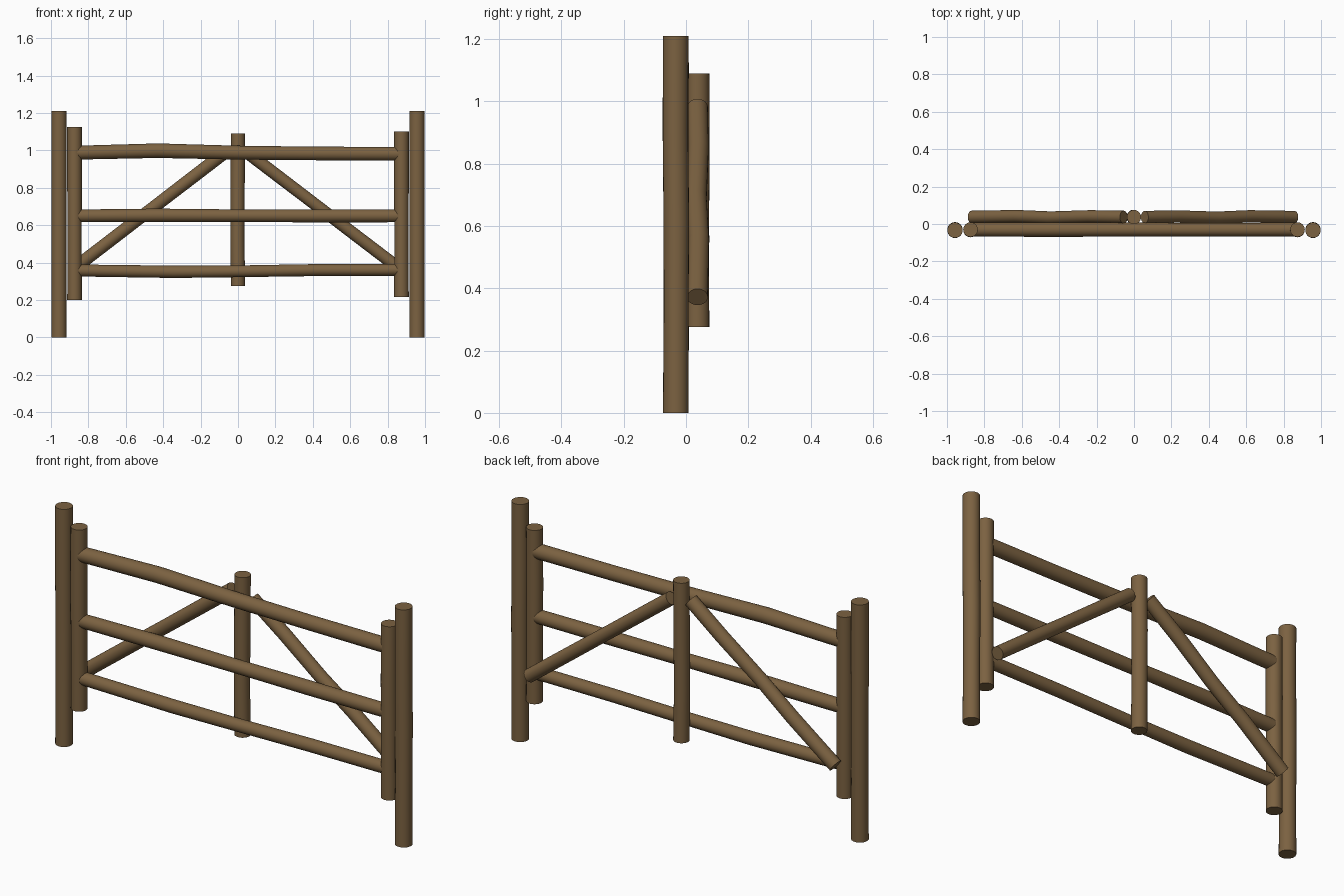
import bpy, bmesh, math
from mathutils import Vector

if "Cube" in bpy.data.objects:
    bpy.data.objects.remove(bpy.data.objects["Cube"])

wood = bpy.data.materials.new("brown_wood")
wood.diffuse_color = (0.20, 0.122, 0.053, 1)
wood.use_nodes = True
wood.node_tree.nodes["Principled BSDF"].inputs["Base Color"].default_value = wood.diffuse_color


def log(name, start, end, radius, bend=(), sides=24):
    """Round pole; bend lists (fraction, dx, dy, dz, radius scale) for middle rings."""
    a, b = Vector(start), Vector(end)
    axis = (b - a).normalized()
    u = axis.cross(Vector((0, 1, 0))).normalized()
    v = axis.cross(u)
    stations = [(0, 0, 0, 0, 1), *bend, (1, 0, 0, 0, 1)]
    bm = bmesh.new()
    rings = []
    for t, dx, dy, dz, s in stations:
        c = a.lerp(b, t) + Vector((dx, dy, dz))
        rings.append([bm.verts.new(c + radius * s * (u * math.cos(k) + v * math.sin(k)))
                      for k in (2 * math.pi * i / sides for i in range(sides))])
    for r0, r1 in zip(rings, rings[1:]):
        for i in range(sides):
            j = (i + 1) % sides
            bm.faces.new((r0[i], r0[j], r1[j], r1[i]))
    bm.faces.new(rings[0])
    bm.faces.new(rings[-1])
    bmesh.ops.recalc_face_normals(bm, faces=bm.faces)
    mesh = bpy.data.meshes.new(name)
    bm.to_mesh(mesh)
    bm.free()
    mesh.materials.append(wood)
    ob = bpy.data.objects.new(name, mesh)
    bpy.context.collection.objects.link(ob)
    bpy.ops.object.select_all(action='DESELECT')
    ob.select_set(True)
    bpy.context.view_layer.objects.active = ob
    bpy.ops.object.shade_smooth_by_angle(angle=math.radians(40))
    return ob


Y_FRONT, Y_BACK = -0.033, 0.037

# outer ground posts and inner gate stiles
for side, s, z0, z1 in (("left", -1, 0.20, 1.125), ("right", 1, 0.215, 1.10)):
    log(f"{side}_post", (s * 0.957, Y_FRONT, 0), (s * 0.957, Y_FRONT, 1.21), 0.041,
        [(0.25, 0, 0.001, 0, 0.97), (0.5, 0, 0.002, 0, 1), (0.75, 0, -0.001, 0, 1)])
    log(f"{side}_stile", (s * 0.874, Y_FRONT + 0.003, z0), (s * 0.874, Y_FRONT + 0.003, z1), 0.039,
        [(0.33, 0, 0, 0, 0.98), (0.66, 0, -0.002, 0, 1)])

# horizontal rails
for name, zl, zr, r, bend in (
        ("top_rail", 0.988, 0.982, 0.037, [(0.25, 0, 0, 0.012, 1.05), (0.5, 0, 0, 0.003, 1), (0.75, 0, 0, 0, 0.98)]),
        ("middle_rail", 0.650, 0.650, 0.034, [(0.25, 0, 0, 0.003, 1.05), (0.5, 0, 0, 0.001, 0.98), (0.75, 0, 0, 0.0, 1.03)]),
        ("bottom_rail", 0.358, 0.361, 0.032, [(0.3, 0, 0, -0.008, 1.03), (0.5, 0, 0, -0.006, 0.98), (0.75, 0, 0, 0.0, 1)])):
    log(name, (-0.86, -0.03, zl), (0.86, -0.03, zr), r, bend)

# back upright in the centre
log("centre_upright", (0, Y_BACK, 0.275), (0, Y_BACK, 1.09), 0.038,
    [(0.33, -0.003, -0.001, 0, 0.98), (0.66, -0.002, 0.001, 0, 1)])

# diagonal braces behind the rails
wobble = [(0.3, 0, 0.004, 0, 1), (0.52, 0, -0.003, 0, 0.98), (0.78, 0, 0.003, 0, 1)]
log("left_brace", (-0.868, Y_BACK, 0.376), (-0.055, Y_BACK, 1.0), 0.034, wobble)
log("right_brace", (0.858, Y_BACK, 0.372), (0.057, Y_BACK, 0.982), 0.033, wobble)
